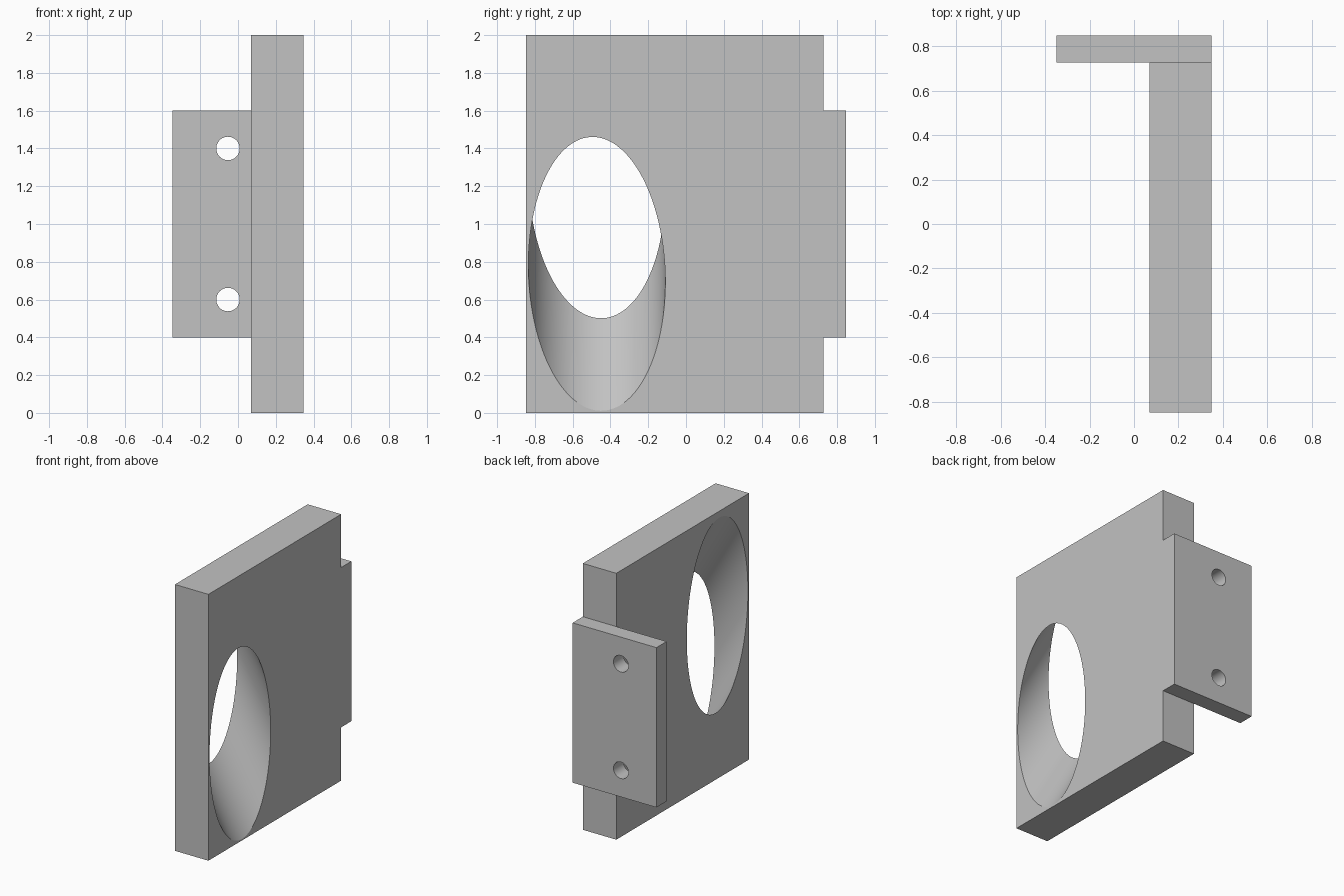
import bpy
import bmesh
from math import cos, sin, tau, radians
from mathutils import Vector

cube = bpy.data.objects.get("Cube")
if cube:
    bpy.data.objects.remove(cube, do_unlink=True)

grey = bpy.data.materials.new("plain grey")
grey.use_nodes = True
grey.diffuse_color = (0.54, 0.54, 0.54, 1)
grey.node_tree.nodes["Principled BSDF"].inputs["Base Color"].default_value = grey.diffuse_color

HALF_X, HALF_Y = 0.348, 0.848
PLATE_X, FLANGE_Y = 0.07, 0.727


def prism(name, outline, shift):
    """Closed solid made by sweeping an outline along a straight shift."""
    bm = bmesh.new()
    face = bm.faces.new([bm.verts.new(p) for p in outline])
    swept = bmesh.ops.extrude_face_region(bm, geom=[face])["geom"]
    bmesh.ops.translate(bm, vec=shift, verts=[v for v in swept if isinstance(v, bmesh.types.BMVert)])
    bmesh.ops.recalc_face_normals(bm, faces=bm.faces)
    mesh = bpy.data.meshes.new(name)
    bm.to_mesh(mesh)
    bm.free()
    mesh.materials.append(grey)
    obj = bpy.data.objects.new(name, mesh)
    bpy.context.collection.objects.link(obj)
    return obj


def box(name, x0, x1, y0, y1, z0, z1):
    return prism(name, [(x0, y0, z0), (x1, y0, z0), (x1, y1, z0), (x0, y1, z0)], (0, 0, z1 - z0))


def oval(centre, a, b, count):
    """Ring of points from two conjugate half-diameters."""
    c, a, b = Vector(centre), Vector(a), Vector(b)
    return [c + a * cos(tau * i / count) + b * sin(tau * i / count) for i in range(count)]


def combine(target, tool, operation):
    """Apply a boolean and discard the tool."""
    tool.hide_render = True
    mod = target.modifiers.new("boolean", "BOOLEAN")
    mod.operation, mod.solver, mod.object = operation, "EXACT", tool
    bpy.context.view_layer.objects.active = target
    bpy.ops.object.modifier_apply(modifier=mod.name)
    bpy.data.objects.remove(tool, do_unlink=True)


# Upright plate with the mounting flange merged on its back edge
bracket = box("bracket", PLATE_X, HALF_X, -HALF_Y, FLANGE_Y, 0, 2)
flange = box("flange", -HALF_X, HALF_X, FLANGE_Y, HALF_Y, 0.4, 1.6)
combine(bracket, flange, "UNION")

# Large slanted bore, rising toward the flange side
thick = HALF_X - PLATE_X
slant = Vector((-thick, 0, 0.49))
start = Vector((HALF_X, -0.472, 0.736)) - slant * 0.5
bore = prism("slanted_bore", oval(start, (0, 0.3625, -0.045), (0, 0, 0.7235), 128), slant * 2)
combine(bracket, bore, "DIFFERENCE")

# Two bolt holes through the flange
for z in (0.6, 1.4):
    ring = oval((-0.053, 0.6, z), (0.062, 0, 0), (0, 0, 0.062), 48)
    combine(bracket, prism("bolt_hole", ring, (0, 0.4, 0)), "DIFFERENCE")

# Smooth bores, crisp edges
bpy.ops.object.select_all(action="DESELECT")
bracket.select_set(True)
bpy.context.view_layer.objects.active = bracket
bpy.ops.object.shade_smooth_by_angle(angle=radians(20))
